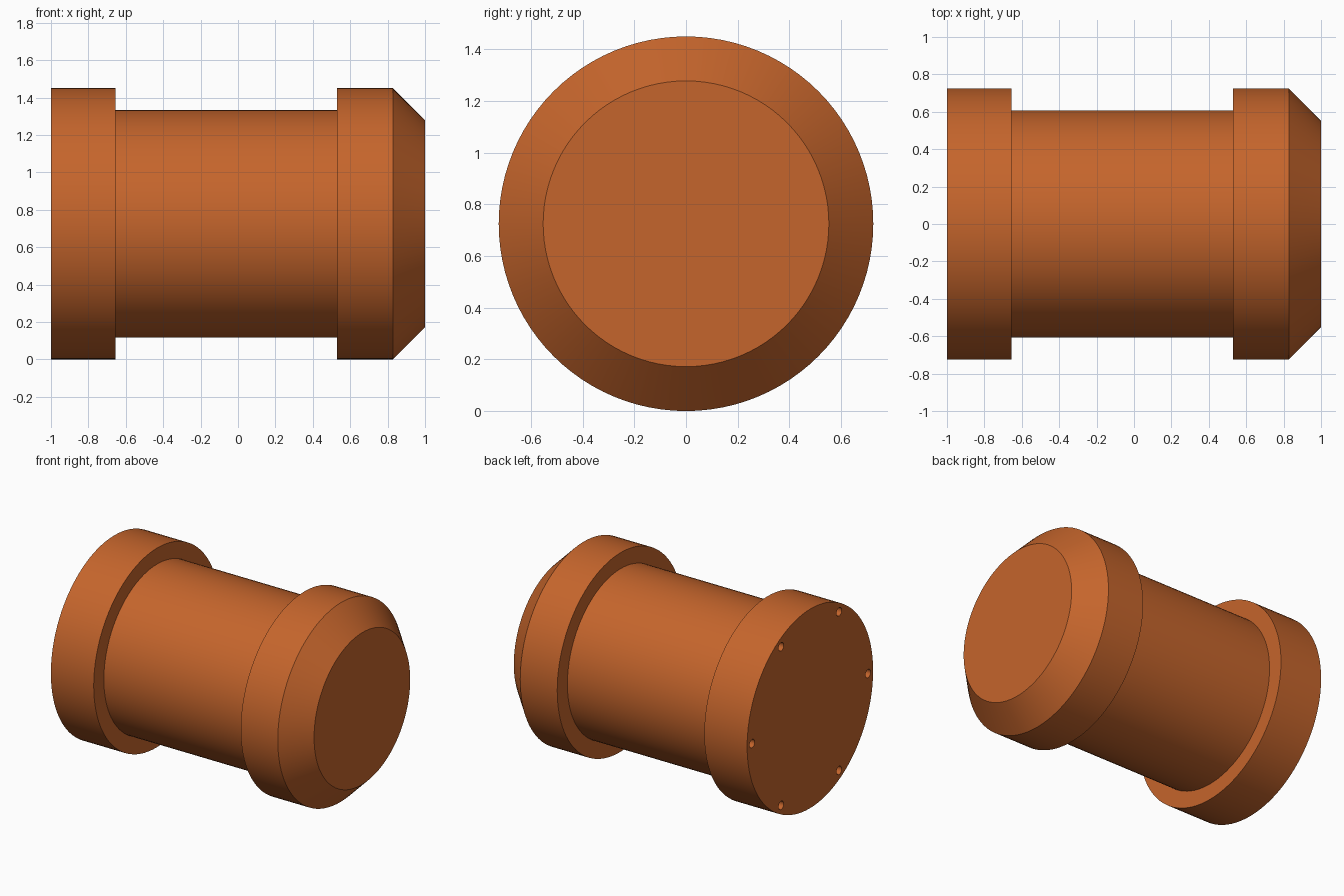
import bpy, bmesh
from math import cos, sin, pi
from mathutils import Matrix, Vector

if "Cube" in bpy.data.objects:
    bpy.data.objects.remove(bpy.data.objects["Cube"])

SIDES = 96
AXIS_Z = 0.725          # height of the turning axis
HOLES = 6
HOLE_RING, HOLE_R, HOLE_DEPTH = 0.667, 0.03, 0.1


def make_object(name, bm):
    bmesh.ops.recalc_face_normals(bm, faces=bm.faces[:])
    mesh = bpy.data.meshes.new(name)
    bm.to_mesh(mesh)
    bm.free()
    obj = bpy.data.objects.new(name, mesh)
    bpy.context.collection.objects.link(obj)
    return obj


# Turned body: (x, radius) profile with two flanges and a chamfered nose
profile = [(-1, 0.725), (-0.655, 0.725), (-0.655, 0.608), (0.53, 0.608),
           (0.53, 0.725), (0.828, 0.725), (1, 0.553)]
bm = bmesh.new()
rings = [[bm.verts.new((x, r * cos(2 * pi * i / SIDES), AXIS_Z + r * sin(2 * pi * i / SIDES)))
          for i in range(SIDES)] for x, r in profile]
for a, b in zip(rings, rings[1:]):
    for i in range(SIDES):
        j = (i + 1) % SIDES
        bm.faces.new((a[i], a[j], b[j], b[i]))
bm.faces.new(rings[0])
bm.faces.new(rings[-1])
body = make_object("flanged_spool", bm)

copper = bpy.data.materials.new("copper_orange")
copper.diffuse_color = (0.56, 0.13, 0.025, 1)
copper.use_nodes = True
copper.node_tree.nodes["Principled BSDF"].inputs["Base Color"].default_value = copper.diffuse_color
body.data.materials.append(copper)

# Blind screw holes around the rear flange face
bm = bmesh.new()
for k in range(HOLES):
    a = 2 * pi * k / HOLES
    place = Matrix.Translation((-1, HOLE_RING * cos(a), AXIS_Z + HOLE_RING * sin(a)))
    bmesh.ops.create_cone(bm, cap_ends=True, segments=24, radius1=HOLE_R, radius2=HOLE_R,
                          depth=2 * HOLE_DEPTH, matrix=place @ Matrix.Rotation(pi / 2, 4, 'Y'))
cutter = make_object("screw_hole_cutter", bm)
cutter.data.materials.append(copper)

cut = body.modifiers.new("screw_holes", 'BOOLEAN')
cut.operation = 'DIFFERENCE'
cut.solver = 'EXACT'
cut.object = cutter
bpy.context.view_layer.objects.active = body
body.select_set(True)
bpy.ops.object.modifier_apply(modifier=cut.name)
bpy.data.objects.remove(cutter, do_unlink=True)
bpy.ops.object.shade_smooth_by_angle(angle=pi / 6)
